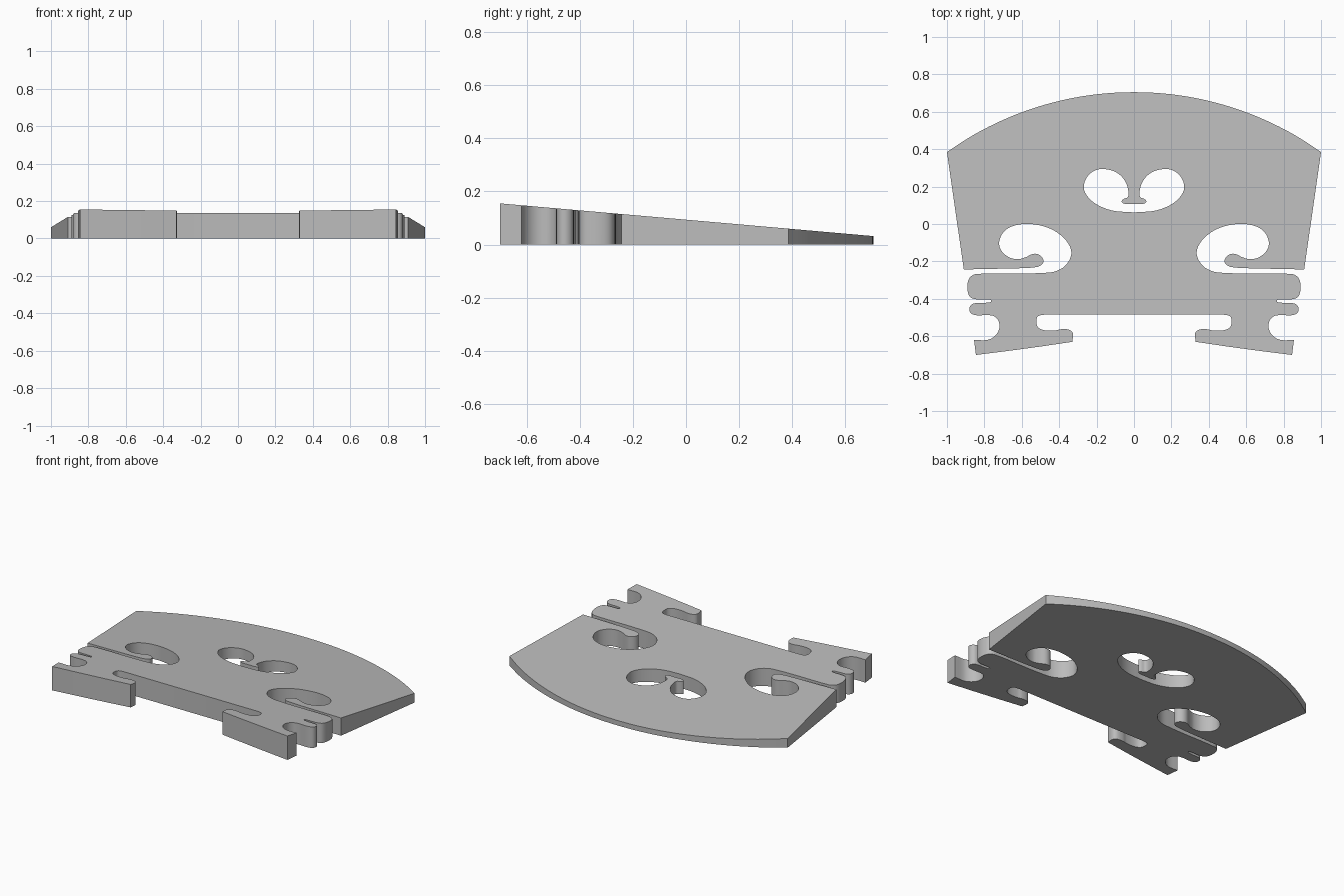
import bpy, bmesh
from mathutils import Vector

cube = bpy.data.objects.get("Cube")
if cube:
    bpy.data.objects.remove(cube, do_unlink=True)

STEPS = 5
FRONT_Y, BACK_Y = -0.70, 0.705
FRONT_Z, BACK_Z = 0.155, 0.032


def smooth(pts):
    """Rounded run through the points, keeping both ends as corners."""
    p = [Vector(q) for q in pts]
    p = [2 * p[0] - p[1]] + p + [2 * p[-1] - p[-2]]
    out = []
    for a, b, c, d in zip(p, p[1:], p[2:], p[3:]):
        gap = (c - b).length
        # tangents limited by the local spacing, so uneven points do not overshoot
        m1 = (c - a).normalized() * gap
        m2 = (d - b).normalized() * gap
        for i in range(STEPS):
            t = i / STEPS
            out.append(b * (2*t**3 - 3*t**2 + 1) + m1 * (t**3 - 2*t**2 + t)
                       + c * (3*t**2 - 2*t**3) + m2 * (t**3 - t**2))
    return out + [p[-2]]


def mirrored(runs):
    """Join runs into one half, then close the loop across x = 0."""
    half = []
    for run in runs:
        for v in (smooth(run) if len(run) > 2 else [Vector(q) for q in run]):
            if not half or (v - half[-1]).length > 1e-4:
                half.append(v)
    return half + [Vector((-v.x, v.y)) for v in reversed(half[1:-1])]


# crown arc
radius = 1.7225
crown = [(i / 8, BACK_Y - radius + (radius**2 - (i / 8)**2)**0.5) for i in range(9)]
# side opening: slit, curled tongue and round eye
tongue = [(.91, -.243), (.62, -.237)]
eye = [(.62, -.237), (.52, -.23), (.488, -.212), (.487, -.185), (.51, -.163),
       (.54, -.16), (.58, -.178), (.62, -.188), (.67, -.177), (.712, -.138),
       (.72, -.09), (.69, -.035), (.63, -.006), (.55, 0), (.45, -.024),
       (.37, -.08), (.335, -.15), (.36, -.215), (.42, -.253), (.5, -.262), (.6, -.265)]
# leg edge: large lobe, small tab, round notch
lobe = [(.6, -.265), (.84, -.267), (.875, -.283), (.89, -.32), (.888, -.365),
        (.873, -.393), (.84, -.403), (.79, -.404), (.763, -.411), (.79, -.421),
        (.86, -.426), (.88, -.45), (.872, -.477), (.84, -.488), (.78, -.487),
        (.745, -.495), (.722, -.525), (.722, -.565), (.745, -.6), (.785, -.62), (.855, -.62)]
# foot and inner slot
sole = [(.845, -.7), (.7, -.682), (.5, -.655), (.33, -.63)]
slot = [(.33, -.63), (.327, -.585), (.345, -.566), (.385, -.562), (.42, -.569),
        (.48, -.568), (.513, -.552), (.522, -.52), (.513, -.493), (.48, -.485)]
outline = mirrored([crown, tongue, eye, lobe, sole, slot, [(.48, -.485), (0, -.485)]])

# central heart-shaped hole with its flared stem
heart = mirrored([[(0, .062), (.12, .073), (.215, .115), (.266, .18), (.255, .245),
                   (.205, .288), (.145, .292), (.085, .27), (.045, .225), (.03, .175),
                   (.033, .145), (.058, .132), (.066, .118), (.045, .107), (0, .107)]])

# fill the flat shape, extrude it, then taper the upper face
bm = bmesh.new()
edges = []
for loop in (outline, heart):
    vs = [bm.verts.new((v.x, v.y, 0)) for v in loop]
    edges += [bm.edges.new((a, b)) for a, b in zip(vs, vs[1:] + vs[:1])]
bmesh.ops.triangle_fill(bm, edges=edges, use_beauty=True, use_dissolve=False)
ext = bmesh.ops.extrude_face_region(bm, geom=bm.faces[:], use_keep_orig=True)
for g in ext["geom"]:
    if isinstance(g, bmesh.types.BMVert):
        t = (g.co.y - FRONT_Y) / (BACK_Y - FRONT_Y)
        g.co.z = FRONT_Z + (BACK_Z - FRONT_Z) * t
bmesh.ops.recalc_face_normals(bm, faces=bm.faces[:])
mesh = bpy.data.meshes.new("bridge_plate")
bm.to_mesh(mesh)
bm.free()

mat = bpy.data.materials.new("mid_grey")
mat.use_nodes = True
grey = (0.5, 0.5, 0.5, 1)
mat.diffuse_color = grey
mat.node_tree.nodes["Principled BSDF"].inputs["Base Color"].default_value = grey
mesh.materials.append(mat)

bridge = bpy.data.objects.new("bridge_plate", mesh)
bpy.context.collection.objects.link(bridge)
bpy.context.view_layer.objects.active = bridge
bridge.select_set(True)
bpy.ops.object.shade_smooth_by_angle(angle=0.6)
